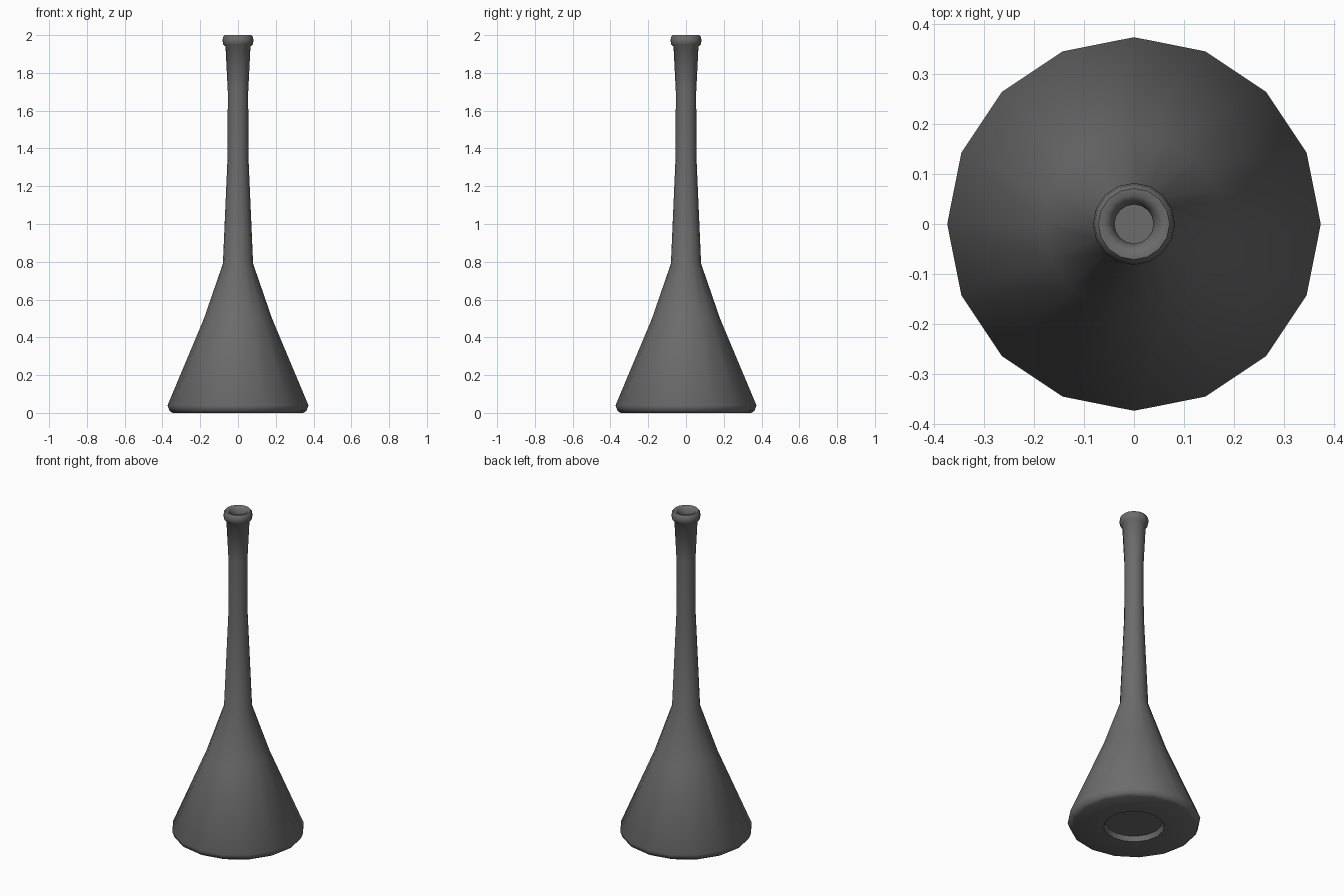
import bpy, bmesh, math

if "Cube" in bpy.data.objects:
    bpy.data.objects.remove(bpy.data.objects["Cube"], do_unlink=True)

SIDES = 16

grey = bpy.data.materials.new("dark_grey")
grey.use_nodes = True
colour = (0.15, 0.15, 0.15, 1)
grey.diffuse_color = colour
grey.node_tree.nodes["Principled BSDF"].inputs["Base Color"].default_value = colour


def lathe(name, profile):
    """Turn a (radius, height) profile around z; its ends lie on the axis."""
    bm = bmesh.new()
    points = [bm.verts.new((r, 0, z)) for r, z in profile]
    edges = [bm.edges.new(pair) for pair in zip(points, points[1:])]
    bmesh.ops.spin(bm, geom=points + edges, cent=(0, 0, 0), axis=(0, 0, 1),
                   angle=math.tau, steps=SIDES, use_merge=True)
    bmesh.ops.remove_doubles(bm, verts=bm.verts, dist=0.0005)
    bmesh.ops.recalc_face_normals(bm, faces=bm.faces)
    mesh = bpy.data.meshes.new(name)
    bm.to_mesh(mesh)
    bm.free()
    mesh.materials.append(grey)
    obj = bpy.data.objects.new(name, mesh)
    bpy.context.collection.objects.link(obj)
    bpy.ops.object.select_all(action="DESELECT")
    obj.select_set(True)
    bpy.context.view_layer.objects.active = obj
    bpy.ops.object.shade_smooth_by_angle(angle=math.radians(50))
    return obj


# recessed underside and rounded foot
base = [(0, 0.03), (0.16, 0.03), (0.17, 0), (0.345, 0), (0.362, 0.01), (0.373, 0.04)]
# conical body and slender neck
body = [(0.18, 0.5), (0.08, 0.79), (0.055, 1.36), (0.054, 1.7), (0.066, 1.94)]
# rolled lip and mouth
lip = [(0.078, 1.95), (0.082, 1.97), (0.079, 1.99), (0.071, 2), (0.058, 2),
       (0.046, 1.99), (0.039, 1.965), (0.039, 1.9), (0, 1.9)]
lathe("bottle", base + body + lip)
